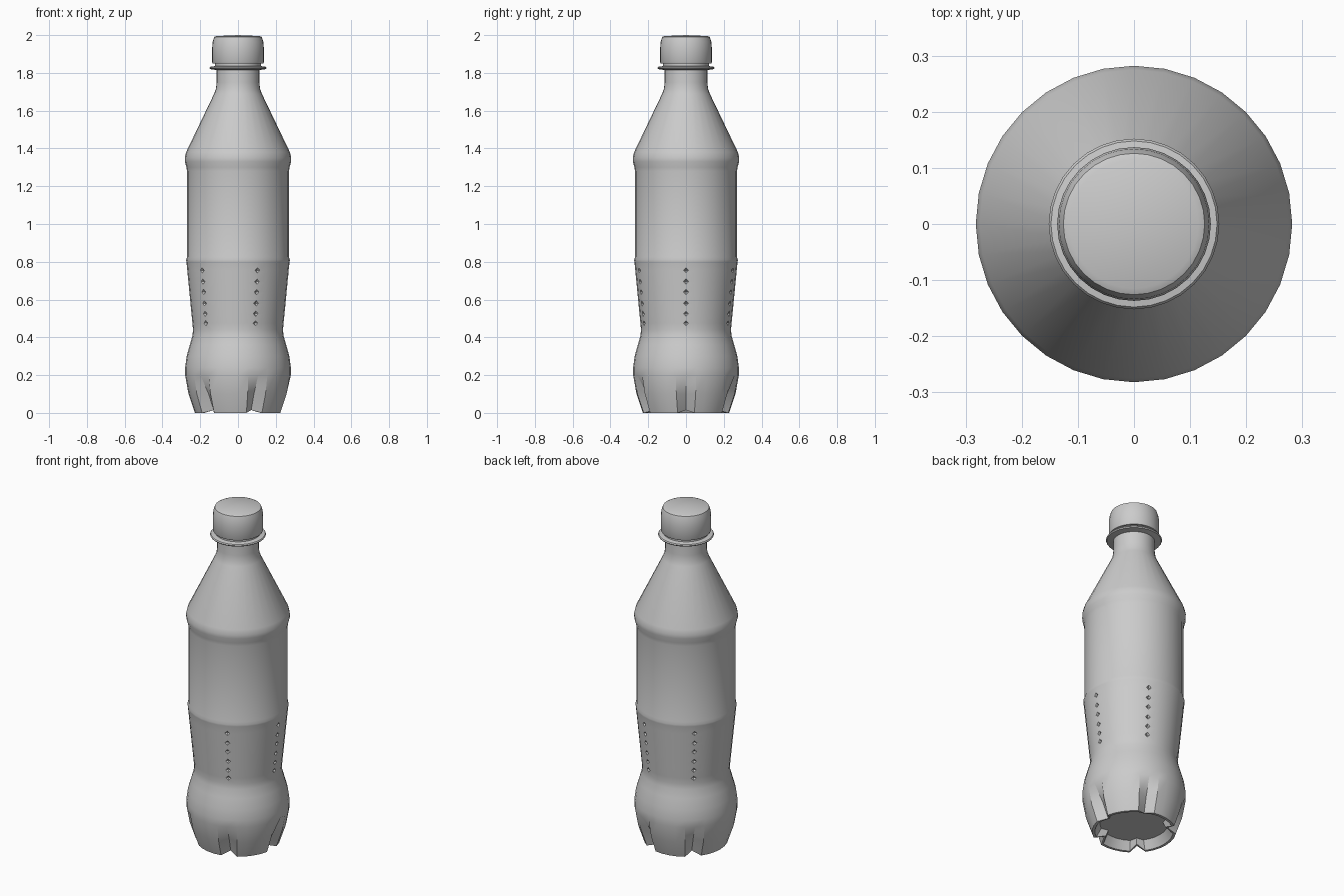
import bpy, bmesh, math
from mathutils import Vector

cube = bpy.data.objects.get("Cube")
if cube:
    bpy.data.objects.remove(cube, do_unlink=True)

SIDES = 32
COLUMNS = (0, 6, 12, 20, 26)          # vertex columns carrying dimples and base grooves
DIMPLE_Z = (0.475, 0.525, 0.58, 0.64, 0.695, 0.755)

grey = bpy.data.materials.new("plain_grey")
grey.use_nodes = True
grey.diffuse_color = (0.6, 0.6, 0.6, 1)
grey.node_tree.nodes["Principled BSDF"].inputs["Base Color"].default_value = (0.6, 0.6, 0.6, 1)


def lathe(bm, profile):
    """Spin (radius, height) points round z; zero radius makes a pole."""
    rings = []
    for r, z in profile:
        if r == 0:
            rings.append([bm.verts.new((0, 0, z))] * SIDES)
        else:
            angles = [math.tau * i / SIDES for i in range(SIDES)]
            rings.append([bm.verts.new((r * math.cos(a), r * math.sin(a), z)) for a in angles])
    for low, high in zip(rings, rings[1:]):
        for i in range(SIDES):
            j = (i + 1) % SIDES
            corners = dict.fromkeys((low[i], low[j], high[j], high[i]))
            bm.faces.new(list(corners))
    return rings


def finish(bm, name):
    bmesh.ops.recalc_face_normals(bm, faces=bm.faces)
    mesh = bpy.data.meshes.new(name)
    bm.to_mesh(mesh)
    bm.free()
    mesh.materials.append(grey)
    obj = bpy.data.objects.new(name, mesh)
    bpy.context.collection.objects.link(obj)
    bpy.ops.object.select_all(action="DESELECT")
    obj.select_set(True)
    bpy.context.view_layer.objects.active = obj
    bpy.ops.object.shade_smooth_by_angle(angle=math.radians(30))
    return obj


# Bottle body: recessed base, bulb, waist, label band, shoulder and neck
base = [(0, 0.05), (0.185, 0.05), (0.213, 0), (0.228, 0), (0.262, 0.1), (0.28, 0.2)]
bulb = [(0.28, 0.24), (0.272, 0.3), (0.255, 0.36), (0.241, 0.41), (0.238, 0.44)]
waist = [(0.24 + 0.033 * (z - 0.46) / 0.34, z) for z in DIMPLE_Z]
upper = [(0.273, 0.8), (0.275, 0.81), (0.27, 0.825), (0.27, 1.28), (0.273, 1.3),
         (0.281, 1.33), (0.282, 1.35), (0.275, 1.38), (0.126, 1.69), (0.117, 1.715),
         (0.113, 1.75), (0.113, 1.86)]
profile = base + bulb + waist + upper
bm = bmesh.new()
rings = lathe(bm, profile)

# Base grooves: push each column inwards under the bulb
for k in COLUMNS:
    for ring, scale, lift in ((1, 0.85, 0), (2, 0.8, 0.02), (3, 0.8, 0.015), (4, 0.84, 0)):
        v = rings[ring][k]
        v.co = Vector((v.co.x * scale, v.co.y * scale, v.co.z + lift))

# Dimples: cut a small diamond at each point and sink its middle
first = len(base) + len(bulb)
spots = [rings[first + i][k] for i in range(len(waist)) for k in COLUMNS]
places = [v.co.copy() for v in spots]
bmesh.ops.bevel(bm, geom=spots, offset=0.014, offset_type="OFFSET", segments=1,
                profile=0.5, affect="VERTICES")
diamonds = [f for f in bm.faces if len(f.verts) == 4
            and any((f.calc_center_median() - p).length < 0.006 for p in places)]
for v in bmesh.ops.poke(bm, faces=diamonds)["verts"]:
    v.co.x *= 0.95
    v.co.y *= 0.95
finish(bm, "bottle_body")

# Neck collar
bm = bmesh.new()
lathe(bm, [(0.112, 1.815), (0.148, 1.82), (0.152, 1.826), (0.148, 1.832), (0.122, 1.836),
           (0.122, 1.85), (0.112, 1.85)])
finish(bm, "neck_collar")

# Screw cap
bm = bmesh.new()
lathe(bm, [(0.112, 1.85), (0.134, 1.85), (0.137, 1.856), (0.137, 1.93), (0.134, 1.965),
           (0.126, 1.99), (0.115, 1.995), (0, 2.0)])
finish(bm, "screw_cap")
